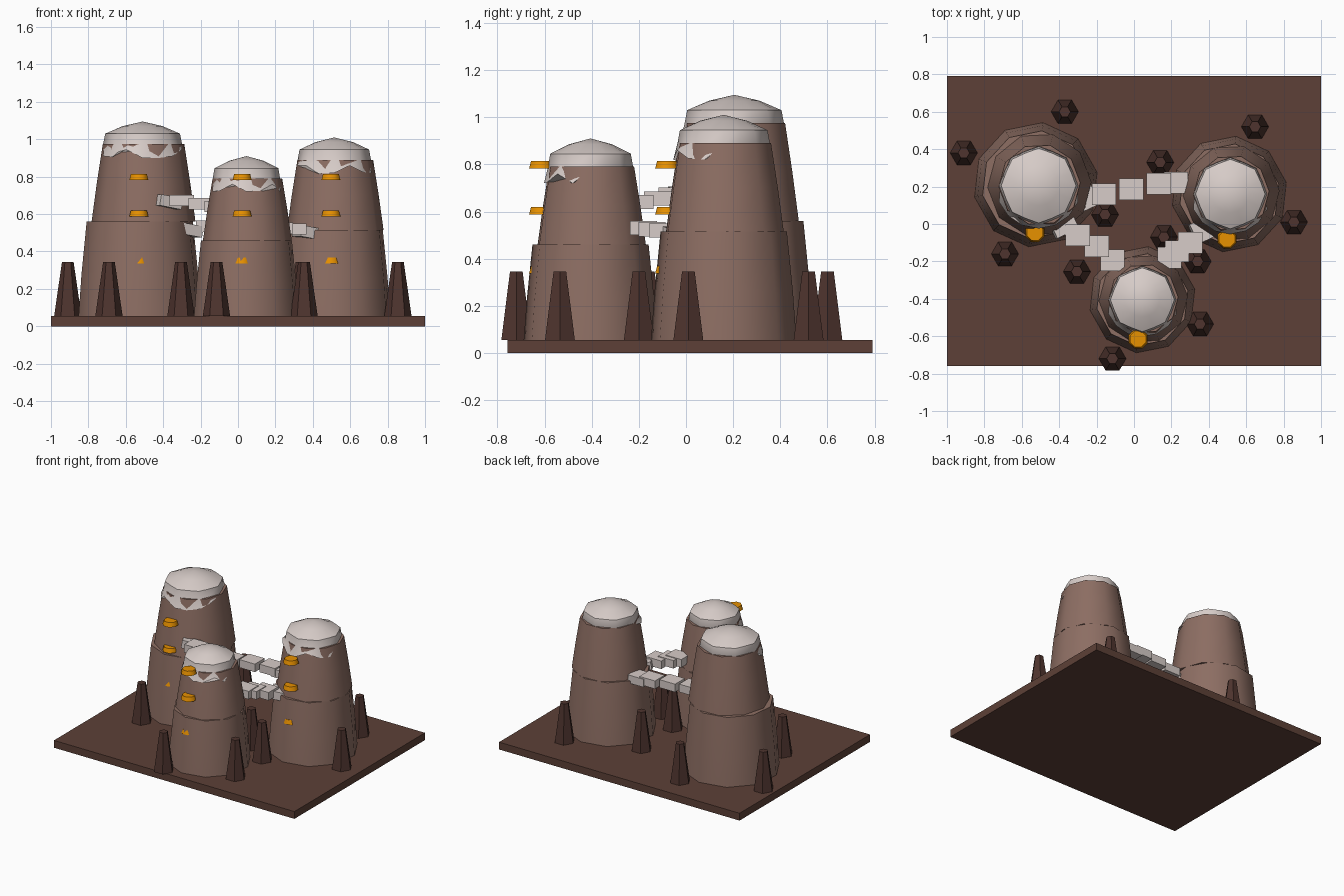
import bpy, bmesh, math, random
from mathutils import Vector, Matrix, Euler

random.seed(4)
cube = bpy.data.objects.get("Cube")
if cube:
    bpy.data.objects.remove(cube, do_unlink=True)


def material(name, hex_colour):
    def linear(c):
        return c / 12.92 if c <= 0.04045 else ((c + 0.055) / 1.055) ** 2.4
    rgb = [linear(int(hex_colour[i:i + 2], 16) / 255) for i in (0, 2, 4)]
    mat = bpy.data.materials.new(name)
    mat.use_nodes = True
    mat.diffuse_color = (*rgb, 1)
    bsdf = mat.node_tree.nodes["Principled BSDF"]
    bsdf.inputs["Base Color"].default_value = (*rgb, 1)
    bsdf.inputs["Roughness"].default_value = 0.9
    return mat


ROCK = material("rock brown", "8D6E63")
SOIL = material("soil brown", "5D4037")
BARK = material("dark bark", "4E342E")
PALE = material("pale stone", "D7CCC8")
GLOW = material("amber", "FFA000")


def finish(bm, name, mat, smooth=None):
    bmesh.ops.recalc_face_normals(bm, faces=bm.faces)
    mesh = bpy.data.meshes.new(name)
    bm.to_mesh(mesh)
    bm.free()
    mesh.materials.append(mat)
    obj = bpy.data.objects.new(name, mesh)
    bpy.context.collection.objects.link(obj)
    if smooth:
        bpy.ops.object.select_all(action="DESELECT")
        obj.select_set(True)
        bpy.context.view_layer.objects.active = obj
        bpy.ops.object.shade_smooth_by_angle(angle=math.radians(smooth))
    return obj


def loft(rings):
    """Closed solid through rings of points with equal counts."""
    bm = bmesh.new()
    loops = [[bm.verts.new(p) for p in ring] for ring in rings]
    n = len(loops[0])
    for low, high in zip(loops, loops[1:]):
        for i in range(n):
            j = (i + 1) % n
            bm.faces.new((low[i], low[j], high[j], high[i]))
    bm.faces.new(loops[0])
    bm.faces.new(loops[-1])
    return bm


def circle(x, y, z, r, sides, phase=0.0):
    turn = [phase + math.tau * i / sides for i in range(sides)]
    return [Vector((x + r * math.cos(a), y + r * math.sin(a), z)) for a in turn]


def box(name, pos, size, rot=(0, 0, 0), mat=PALE):
    bm = bmesh.new()
    bmesh.ops.create_cube(bm, size=1)
    m = Matrix.LocRotScale(Vector(pos), Euler([math.radians(a) for a in rot]), Vector(size))
    bmesh.ops.transform(bm, matrix=m, verts=bm.verts)
    finish(bm, name, mat)


def snow_cap(name, x, y, top, r):
    """Faceted cap with ragged drips down the front."""
    cols = 16
    rings = [[], [], [], []]
    for i in range(cols):
        a = math.tau * i / cols
        d = Vector((math.cos(a), math.sin(a), 0))
        flat = 0.94 if i % 2 else 1.0
        if d.y < -0.2:
            rim, drop = r + 0.014, random.choice((0.03, 0.065, 0.07, 0.075))
        else:
            rim, drop = 0.96 * r * flat, 0.01
        for ring, rad, h in zip(rings, (rim, 0.98 * r * flat, 0.93 * r * flat, 0.5 * r),
                                (-drop, 0.0, 0.055, 0.095)):
            ring.append(Vector((x, y, top + h)) + d * rad)
    bm = loft(rings)
    bm.verts.ensure_lookup_table()
    lid = max(bm.faces, key=lambda f: f.calc_center_median().z)
    tip = bmesh.ops.poke(bm, faces=[lid])["verts"][0]
    tip.co.z = top + 0.12
    finish(bm, name, PALE, 50)


GROUND = 0.055
box("ground_slab", (0, 0.017, GROUND / 2), (2, 1.55, GROUND), mat=SOIL)

# Rock towers: name, lower centre, upper centre, scale, ledge and top heights, lamp spot
TOWERS = [
    ("left_back", (-0.525, 0.21), (-0.505, 0.21), 1.0, 0.56, 0.975, (-0.53, -0.045)),
    ("right_back", (0.51, 0.16), (0.52, 0.165), 0.93, 0.515, 0.89, (0.497, -0.08)),
    ("front", (0.045, -0.405), (0.05, -0.4), 0.855, 0.46, 0.79, (0.022, -0.615)),
]
for name, low, up, s, ledge, top, lamp in TOWERS:
    lower = [circle(*low, z, r * s, 10, 0.2) for z, r in
             ((GROUND, 0.334), (0.5 * ledge, 0.318), (ledge, 0.29))]
    finish(loft(lower), name + "_tower_lower", ROCK, 45)
    mid = (ledge + top) / 2
    upper = [circle(*up, z, r * s, 10, 0.05) for z, r in
             ((ledge, 0.278), (mid, 0.25), (top, 0.218))]
    finish(loft(upper), name + "_tower_upper", ROCK, 45)
    snow_cap(name + "_cap", up[0] - 0.005, up[1] - 0.005, top, 0.215 * s)
    # Lamps stacked on the front of each tower
    for n, z in enumerate((0.353, 0.603, 0.798)):
        rings = [circle(*lamp, z + h, r, 8, 0.39) for h, r in
                 ((-0.016, 0.055), (0.016, 0.046))]
        finish(loft(rings), f"{name}_lamp_{n + 1}", GLOW, 50)

# Stone block bridges between towers, with tilted end blocks
BRIDGES = {
    "back_bridge": [(-0.27, 0.13, 0.515, 25), (-0.16, 0.16, 0.535, 0), (-0.015, 0.187, 0.54, 0),
                    (0.133, 0.214, 0.535, 0), (0.225, 0.22, 0.525, 0)],
    "left_bridge": [(-0.38, 0.0, 0.665, 25), (-0.3, -0.06, 0.672, 0),
                    (-0.2, -0.12, 0.655, 0), (-0.115, -0.195, 0.64, 0)],
    "right_bridge": [(0.19, -0.18, 0.53, 0), (0.23, -0.145, 0.525, 0),
                     (0.3, -0.1, 0.52, 0), (0.375, -0.03, 0.5, 25)],
}
for name, blocks in BRIDGES.items():
    for n, (x, y, z, tilt) in enumerate(blocks):
        box(f"{name}_block_{n + 1}", (x, y, z), (0.13, 0.115, 0.06), (0, tilt * 0.4, tilt))

# Bare hexagonal stumps scattered on the slab
STUMPS = [(-0.91, 0.38), (-0.37, 0.6), (-0.155, 0.05), (-0.69, -0.16), (-0.305, -0.255),
          (-0.115, -0.72), (0.16, -0.07), (0.14, 0.33), (0.647, 0.52), (0.855, 0.01),
          (0.34, -0.2), (0.353, -0.535)]
for n, (x, y) in enumerate(STUMPS):
    rings = [circle(x, y, GROUND, 0.073, 6), circle(x, y, 0.345, 0.031, 6)]
    finish(loft(rings), f"stump_{n + 1}", BARK)
